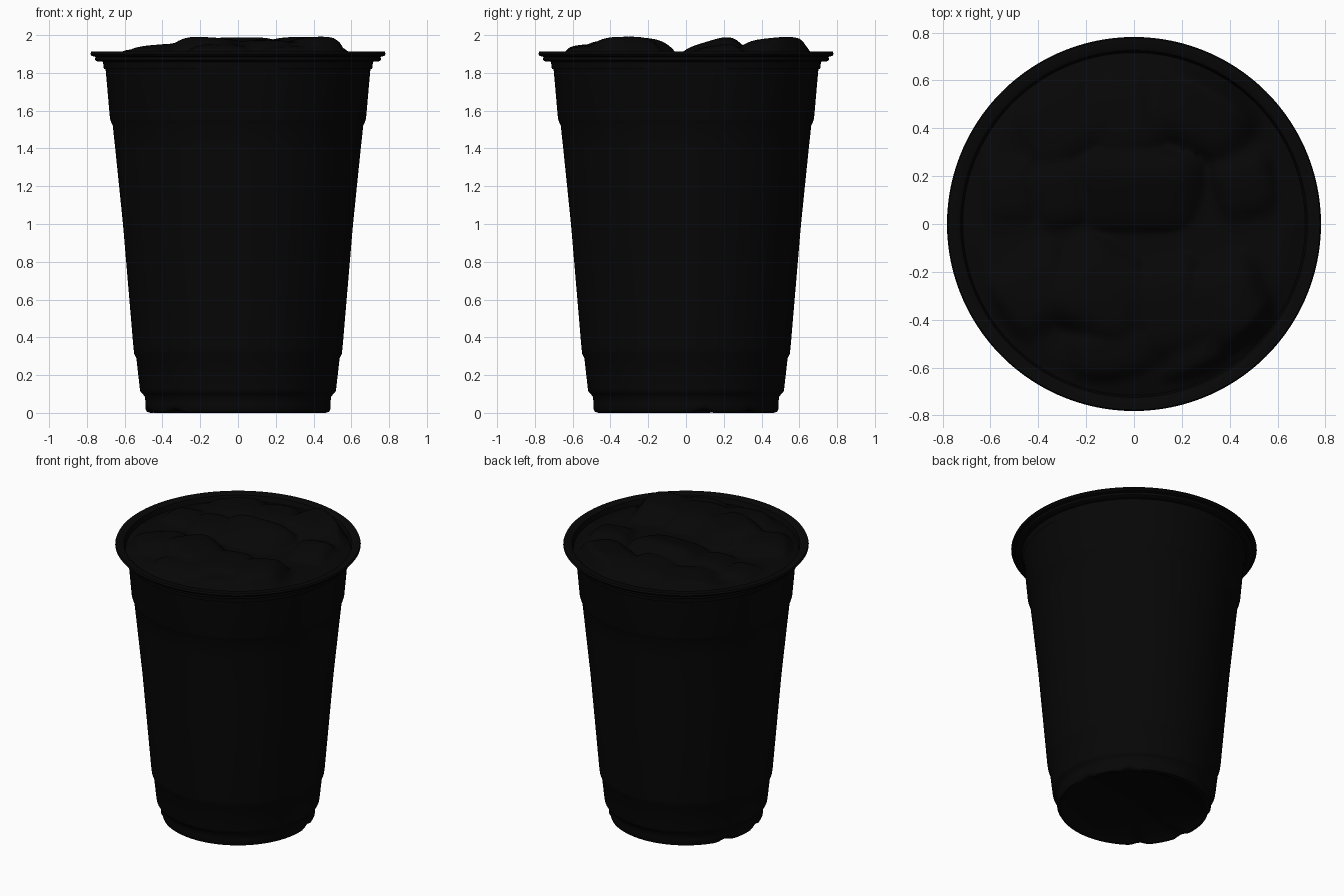
import bpy, bmesh, math

old = bpy.data.objects.get("Cube")
if old:
    bpy.data.objects.remove(old)

SEG = 120
LIP = 0.716     # inner radius of the lip
LEVEL = 1.87    # drink height at the wall


def make_material(name, value):
    mat = bpy.data.materials.new(name)
    mat.use_nodes = True
    colour = (value, value, value, 1)
    mat.diffuse_color = colour
    bsdf = mat.node_tree.nodes["Principled BSDF"]
    bsdf.inputs["Base Color"].default_value = colour
    bsdf.inputs["Roughness"].default_value = 0.6
    return mat


black = make_material("near black", 0.002)


def add_object(name, bm, angle):
    bmesh.ops.recalc_face_normals(bm, faces=bm.faces)
    mesh = bpy.data.meshes.new(name)
    bm.to_mesh(mesh)
    bm.free()
    mesh.materials.append(black)
    obj = bpy.data.objects.new(name, mesh)
    bpy.context.collection.objects.link(obj)
    bpy.ops.object.select_all(action='DESELECT')
    obj.select_set(True)
    bpy.context.view_layer.objects.active = obj
    bpy.ops.object.shade_smooth_by_angle(angle=math.radians(angle))


def lathe(profile):
    """Revolve (radius, height) points; radius zero closes on the axis."""
    bm = bmesh.new()
    verts = [bm.verts.new((r, 0, z)) for r, z in profile]
    edges = [bm.edges.new(pair) for pair in zip(verts, verts[1:])]
    bmesh.ops.spin(bm, geom=verts + edges, axis=(0, 0, 1), cent=(0, 0, 0),
                   angle=math.tau, steps=SEG)
    bmesh.ops.remove_doubles(bm, verts=bm.verts, dist=0.0005)
    return bm


# Cup: recessed base, stepped foot, tapered wall, shoulder band, rolled lip
cup = lathe([
    (0, 0.02), (0.43, 0.02), (0.45, 0.005), (0.465, 0), (0.482, 0.006),
    (0.49, 0.02), (0.49, 0.05), (0.492, 0.085), (0.505, 0.1), (0.517, 0.112),
    (0.52, 0.13), (0.538, 0.29), (0.549, 0.31), (0.553, 0.34), (0.609, 1.0),
    (0.65, 1.4), (0.663, 1.52), (0.672, 1.54), (0.678, 1.56), (0.7, 1.81),
    (0.71, 1.85), (0.718, 1.86), (0.745, 1.86), (0.757, 1.868),
    (0.755, 1.885), (0.775, 1.89), (0.782, 1.9), (0.777, 1.912),
    (0.735, 1.912), (0.725, 1.905), (LIP, LEVEL), (0.71, 1.82)])

# Small vent notches pressed into the foot
for degrees in (11, 46, 156, 191, 226):
    a = math.radians(degrees)
    for v in cup.verts:
        if v.co.z < 0.04 and v.co.xy.length > 0.44:
            gap = math.hypot(v.co.x - 0.48 * math.cos(a),
                             v.co.y - 0.48 * math.sin(a))
            v.co.z += 0.02 * max(0, 1 - gap / 0.06)
add_object("cup", cup, 40)

# Ice blocks: x, y, top, half width, half depth, yaw, slope along x and y
BLOCKS = (
    (0.02, 0.11, 1.965, 0.27, 0.19, 0, 0, 0.3),
    (0.29, 0.48, 1.985, 0.23, 0.2, -25, 0.05, 0.08),
    (-0.05, 0.44, 1.955, 0.17, 0.2, 15, 0.1, 0),
    (-0.32, 0.42, 1.94, 0.22, 0.2, 30, 0.05, 0),
    (-0.31, 0.12, 1.94, 0.13, 0.17, 10, 0, 0.08),
    (-0.53, 0.13, 1.925, 0.14, 0.17, 5, 0.05, 0.05),
    (0.46, 0.15, 1.945, 0.15, 0.16, 15, 0, 0.15),
    (-0.42, -0.28, 1.95, 0.21, 0.18, 35, 0.08, 0),
    (-0.12, -0.29, 1.985, 0.22, 0.2, -30, -0.08, -0.03),
    (0.15, -0.36, 1.975, 0.18, 0.22, 15, 0, 0.03),
    (0.4, -0.33, 1.99, 0.16, 0.19, 20, 0.05, 0.02),
    (-0.1, -0.54, 1.95, 0.2, 0.13, 10, 0, 0.1),
    (0.25, -0.55, 1.94, 0.18, 0.12, 20, 0, 0.1),
)


def ice_height(x, y):
    """Height of the melted blocks standing out of the drink."""
    best = 1.89
    for bx, by, top, half_w, half_d, yaw, slope_x, slope_y in BLOCKS:
        a = math.radians(yaw)
        dx, dy = x - bx, y - by
        u = (dx * math.cos(a) + dy * math.sin(a)) / half_w
        w = (dy * math.cos(a) - dx * math.sin(a)) / half_d
        best = max(best, top + slope_x * dx + slope_y * dy
                   - 0.08 * (u ** 4 + w ** 4))
    return min(best, 2.0)


# Iced drink: a fine disc raised by the blocks, settling down to the lip
RINGS = 48
ice = lathe([(LIP * i / RINGS, LEVEL) for i in range(RINGS + 1)])
for v in ice.verts:
    settle = min(1, (LIP - v.co.xy.length) / 0.07)
    v.co.z += (ice_height(v.co.x, v.co.y) - LEVEL) * max(0, settle)
for _ in range(2):
    bmesh.ops.smooth_vert(ice, verts=[v for v in ice.verts if not v.is_boundary],
                          factor=0.4, use_axis_z=True)
add_object("iced_drink", ice, 60)
